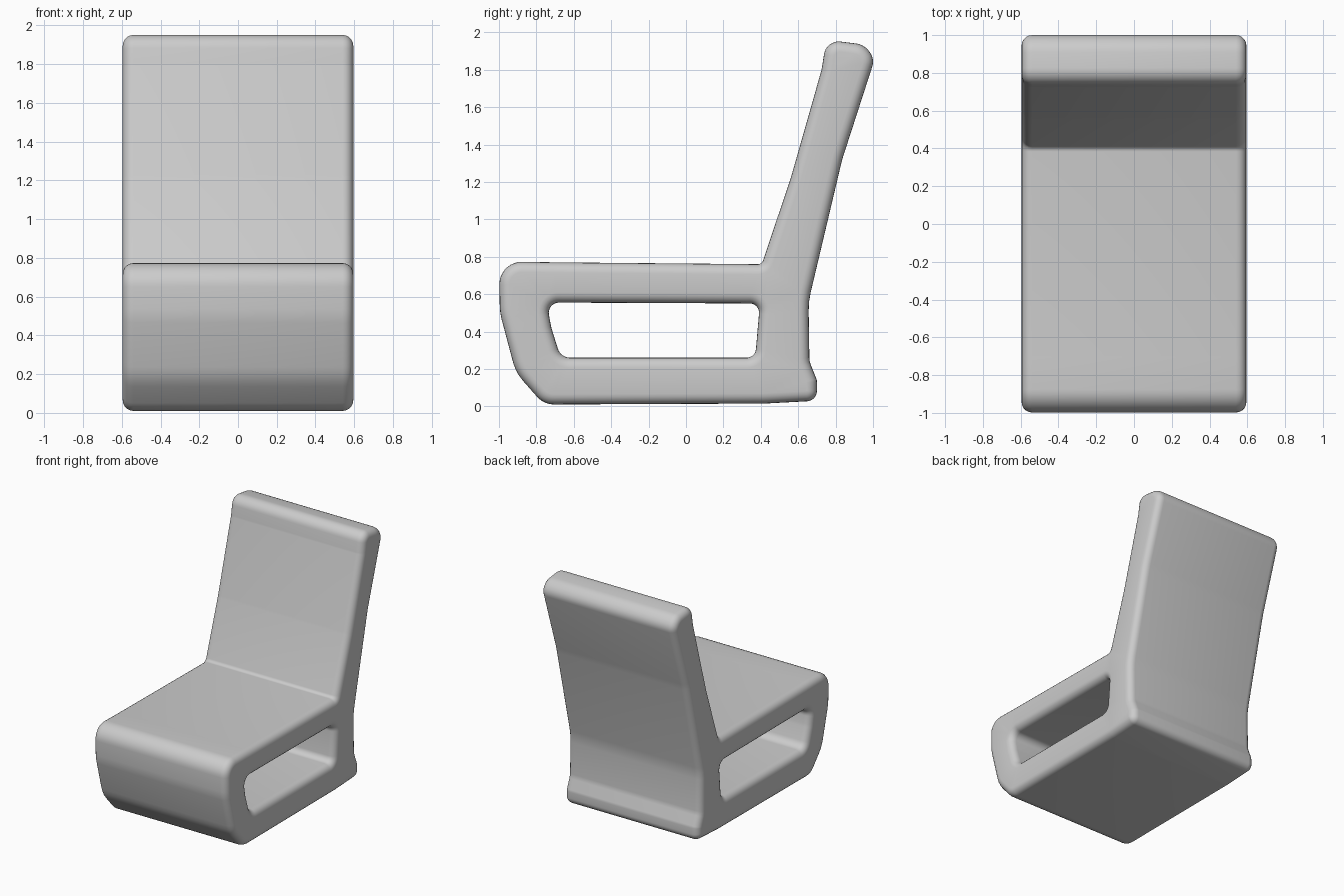
import bpy, bmesh, math
from mathutils import Vector

if "Cube" in bpy.data.objects:
    bpy.data.objects.remove(bpy.data.objects["Cube"], do_unlink=True)

HALF_WIDTH = 0.595
EDGE = 0.055      # rounding of the side edges
STEPS = 5

grey = bpy.data.materials.new("soft grey")
grey.use_nodes = True
colour = (0.6, 0.6, 0.6, 1)
grey.diffuse_color = colour
grey.node_tree.nodes["Principled BSDF"].inputs["Base Color"].default_value = colour


def fillet(corners):
    """Round each (y, z, radius) corner of a closed outline."""
    out = []
    n = len(corners)
    for i in range(n):
        a, p, b = (Vector(corners[(i + k) % n][:2]) for k in (-1, 0, 1))
        r = corners[i][2]
        da, db = (a - p).normalized(), (b - p).normalized()
        half = da.angle(db) / 2
        cut = min(r / math.tan(half), 0.48 * (a - p).length, 0.48 * (b - p).length)
        start, end = p + da * cut, p + db * cut
        centre = p + (da + db).normalized() * (cut / math.cos(half))
        sweep = math.pi - 2 * half
        count = max(2, math.ceil(sweep / 0.2))
        for k in range(count + 1):
            t = k / count
            v = ((start - centre) * math.sin((1 - t) * sweep)
                 + (end - centre) * math.sin(t * sweep)) / math.sin(sweep)
            out.append(centre + v)
    return out


def inset(loop, d):
    """Move an outline into the solid, which lies left of its path."""
    out = []
    for i, p in enumerate(loop):
        u = (p - loop[i - 1]).normalized()
        v = (loop[(i + 1) % len(loop)] - p).normalized()
        t = (u + v).normalized()
        out.append(p + Vector((-t.y, t.x)) * (d / max(t.dot(u), 0.5)))
    return out


# Side outline: base, reclined back, seat and curved front
outer = fillet([
    (-0.76, 0.01, 0.12), (0.42, 0.015, 0.3), (0.70, 0.03, 0.06),
    (0.70, 0.14, 0.05), (0.66, 0.24, 0.1), (0.655, 0.56, 0.4),
    (0.835, 1.32, 0.6), (1.01, 1.86, 0.10), (0.95, 1.935, 0.10),
    (0.75, 1.96, 0.08), (0.725, 1.80, 0.10), (0.56, 1.22, 0.4),
    (0.405, 0.76, 0.03), (-0.70, 0.77, 0.4), (-1.0, 0.775, 0.12),
    (-0.995, 0.50, 0.3), (-0.91, 0.18, 0.25),
])
# Opening between the seat and the base
hole = fillet([
    (-0.745, 0.555, 0.06), (0.395, 0.55, 0.05), (0.37, 0.26, 0.05),
    (-0.67, 0.26, 0.07), (-0.72, 0.42, 0.2),
])

# Sections across the width, with quarter-round edges on both sides
left = [(HALF_WIDTH - EDGE * (1 - math.sin(a)), EDGE * (1 - math.cos(a)))
        for a in (math.pi / 2 * k / STEPS for k in range(STEPS + 1))]
sections = [(-x, d) for x, d in reversed(left)] + left

bm = bmesh.new()
caps = [[], []]
for outline in (outer, hole):
    rings = [[bm.verts.new((x, p.x, p.y)) for p in inset(outline, d)]
             for x, d in sections]
    n = len(outline)
    for r, s in zip(rings, rings[1:]):
        for i in range(n):
            j = (i + 1) % n
            bm.faces.new((r[i], r[j], s[j], s[i]))
    for cap, ring in zip(caps, (rings[0], rings[-1])):
        cap += [bm.edges.get((ring[i], ring[(i + 1) % n])) for i in range(n)]
for cap in caps:
    bmesh.ops.triangle_fill(bm, edges=cap, use_beauty=True)
bmesh.ops.recalc_face_normals(bm, faces=bm.faces)

mesh = bpy.data.meshes.new("chair_body")
bm.to_mesh(mesh)
bm.free()
mesh.materials.append(grey)
chair = bpy.data.objects.new("chair_body", mesh)
bpy.context.collection.objects.link(chair)
bpy.context.view_layer.objects.active = chair
chair.select_set(True)
bpy.ops.object.shade_smooth_by_angle(angle=math.radians(50))
